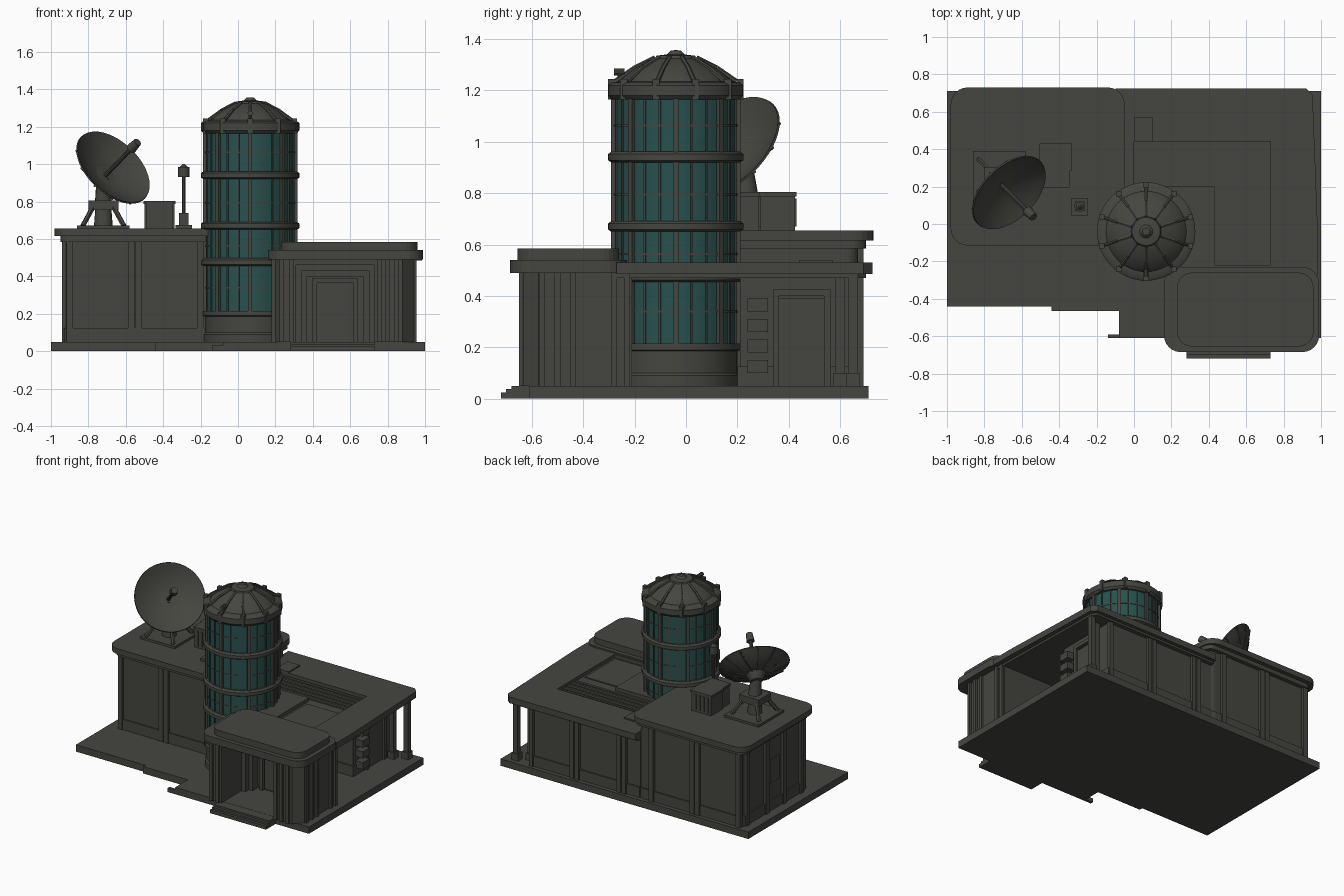
import bpy, bmesh
from math import pi, sin, cos, radians
from mathutils import Vector, Matrix

if "Cube" in bpy.data.objects:
    bpy.data.objects.remove(bpy.data.objects["Cube"])


def material(name, rgb):
    m = bpy.data.materials.new(name)
    m.use_nodes = True
    m.diffuse_color = (*rgb, 1)
    m.node_tree.nodes["Principled BSDF"].inputs["Base Color"].default_value = (*rgb, 1)
    return m


METAL = material("dark olive metal", (0.06, 0.06, 0.051))
GLASS = material("teal glass", (0.02, 0.083, 0.078))


def finish(name, bm, mat=METAL, smooth=False):
    bmesh.ops.recalc_face_normals(bm, faces=bm.faces)
    me = bpy.data.meshes.new(name)
    for f in bm.faces:
        f.smooth = smooth
    bm.to_mesh(me)
    bm.free()
    if smooth:
        me.set_sharp_from_angle(angle=radians(35))
    me.materials.append(mat)
    ob = bpy.data.objects.new(name, me)
    bpy.context.collection.objects.link(ob)
    return ob


def prism(name, pts, z0, z1, mat=METAL):
    bm = bmesh.new()
    low, high = [[bm.verts.new((x, y, z)) for x, y in pts] for z in (z0, z1)]
    bm.faces.new(low)
    bm.faces.new(high)
    for i in range(len(pts)):
        bm.faces.new((low[i - 1], low[i], high[i], high[i - 1]))
    return finish(name, bm, mat)


def box(name, x0, x1, y0, y1, z0, z1, mat=METAL):
    return prism(name, [(x0, y0), (x1, y0), (x1, y1), (x0, y1)], z0, z1, mat)


def rounded(x0, x1, y0, y1, r, n=6):
    pts = []
    for i, (cx, cy) in enumerate([(x1 - r, y1 - r), (x0 + r, y1 - r), (x0 + r, y0 + r), (x1 - r, y0 + r)]):
        for k in range(n + 1):
            a = pi / 2 * (i + k / n)
            pts.append((cx + r * cos(a), cy + r * sin(a)))
    return pts


def lathe(name, profile, place, seg=48, mat=METAL):
    bm = bmesh.new()
    vs = [bm.verts.new((r, 0, z)) for r, z in profile]
    edges = [bm.edges.new(p) for p in zip(vs, vs[1:])]
    bmesh.ops.spin(bm, geom=vs + edges, axis=(0, 0, 1), cent=(0, 0, 0), angle=2 * pi, steps=seg)
    bmesh.ops.remove_doubles(bm, verts=bm.verts, dist=1e-5)
    bm.transform(place)
    return finish(name, bm, mat, True)


def rod(name, a, b, r, r2=None, seg=10):
    a, b = Vector(a), Vector(b)
    bm = bmesh.new()
    bmesh.ops.create_cone(bm, cap_ends=True, segments=seg, radius1=r, radius2=r if r2 is None else r2, depth=(b - a).length)
    bm.transform(Matrix.Translation((a + b) / 2) @ (b - a).to_track_quat("Z", "Y").to_matrix().to_4x4())
    return finish(name, bm, METAL, seg > 6)


# Ground slab and entrance steps
prism("ground_slab", [(-1, -.44), (-.44, -.44), (-.44, -.465), (-.08, -.465), (-.08, -.61),
                      (1, -.61), (1, .71), (-1, .71)], 0, .05)
box("slab_tab", -.14, -.08, -.61, -.59, 0, .03)
for i in range(3):
    box("entrance_step", .28, .73, -.72 + .02 * i, -.6, 0, .025 + .012 * i)

# Left building: walls, plinth, roof and pilasters
prism("left_walls", rounded(-.92, -.08, -.06, .67, .05), .05, .62)
prism("left_plinth", rounded(-.93, -.08, -.07, .68, .05), .05, .125)
prism("left_cornice", rounded(-.95, -.06, -.085, .7, .06), .585, .615)
prism("left_roof", rounded(-.98, -.05, -.115, .73, .09), .615, .655)
for x in (-.9, -.57, -.53, -.2):
    for y in (-.075, .66):
        box("left_pilaster", x - .018, x + .018, y, y + .03, .05, .6)
for y in (0, .2, .4, .62):
    box("side_pilaster", -.94, -.91, y - .018, y + .018, .05, .6)
box("side_window", -.928, -.91, .25, .35, .25, .42)

# Back room, its door and shelves, and the roof posts
box("back_room", -.1, .78, .21, .67, .05, .48)
box("back_plinth", -.1, .79, .2, .68, .05, .125)
for x in (.02, .06, .4, .44, .77):
    box("back_pilaster", x - .016, x + .016, .66, .69, .05, .48)
box("room_door", .78, .79, .36, .54, .08, .39)
for y in (.35, .55):
    box("door_jamb", .78, .805, y - .012, y + .012, .05, .42)
box("door_lintel", .78, .805, .338, .562, .4, .425)
for z in (.1, .18, .26, .34):
    box("wall_shelf", .78, .84, .24, .32, z, z + .05)
for x, y in ((.91, .65), (.83, .6)):
    box("roof_post", x - .018, x + .018, y - .018, y + .018, .05, .48)
    box("post_foot", x - .026, x + .026, y - .026, y + .026, .05, .1)

# Right roof: lower slab with a raised surround that leaves a sunken bay
prism("right_roof_slab", [(-.1, .7), (.9, .7), (.93, .67), (.95, -.27), (-.1, -.2)], .47, .505)
prism("right_roof_rim", [(-.1, .725), (.92, .725), (.955, .69), (.985, -.1), (.985, -.27), (.43, -.27), (.43, -.22),
                         (.73, -.22), (.73, .44), (-.1, .44)], .485, .53)
prism("inner_roof", [(-.1, -.2), (0, -.25), (.43, -.27), (.43, .2), (0, .2), (0, .44), (-.1, .44)], .485, .53)
for i in range(5):
    y = .225 + .045 * i
    box("bay_slat", .08, .73, y, y + .02, .5, .513)
box("bay_panel", .45, .71, -.2, .15, .5, .512)
box("roof_duct", 0, .1, .44, .57, .52, .54)

# Entrance block with a deep, stepped portal
prism("entrance_walls", [(.2, -.58), (.23, -.635), (.31, -.635), (.31, -.4), (.34, -.4), (.34, -.36), (.37, -.36),
                         (.37, -.3), (.67, -.3), (.67, -.36), (.7, -.36), (.7, -.4), (.73, -.4), (.73, -.635),
                         (.88, -.635), (.94, -.575), (.94, -.21), (.2, -.21)], .05, .49)
for i, (y0, y1) in enumerate(((-.635, -.4), (-.4, -.36), (-.36, -.3))):
    box("portal_header", .3, .74, y0, y1, .46 - .03 * i, .49)
box("entrance_door", .43, .62, -.308, -.29, .06, .36)
for x in (.41, .63):
    box("entrance_jamb", x - .012, x + .012, -.32, -.29, .05, .385)
box("entrance_lintel", .398, .642, -.32, -.29, .365, .39)
prism("entrance_roof", rounded(.16, .99, -.685, -.23, .09), .49, .54)
prism("entrance_roof_cap", rounded(.23, .96, -.655, -.26, .08), .54, .585)
for x in (.235, .285, .755, .8, .85):
    box("front_flute", x - .012, x + .012, -.65, -.62, .05, .49)
for y in (-.56, -.5, -.44, -.28, -.23):
    box("side_flute", .93, .955, y - .012, y + .012, .05, .49)
    box("inner_flute", .18, .21, y - .012, y + .012, .05, .49)

# Tower: glass core, bands, mullions and cap
T = Matrix.Translation((.065, -.04, 0))
lathe("tower_glass", [(0, .2), (.238, .2), (.238, 1.18), (0, 1.18)], T, 24, GLASS)
lathe("tower_base", [(0, .05), (.25, .05), (.25, .09), (.24, .1), (.24, .185), (.255, .19), (.255, .215), (0, .215)], T)
for z in (.455, .65, .92):
    lathe("tower_band", [(.23, z), (.25, z), (.263, z + .008), (.263, z + .032), (.25, z + .042), (.23, z + .042)], T)
for z in (.335, .56, .79, 1.06):
    lathe("tower_transom", [(.23, z), (.242, z), (.242, z + .008), (.23, z + .008)], T, 24)
for i in range(24):
    a = 2 * pi * i / 24
    w, d = (.011, .252) if i % 3 == 0 else (.004, .244)
    ob = box("tower_mullion", .225, d, -w, w, .2, 1.18)
    ob.matrix_world = T @ Matrix.Rotation(a, 4, "Z")
lathe("tower_cap", [(0, 1.165), (.25, 1.165), (.263, 1.18), (.263, 1.22), (.25, 1.23), (.215, 1.235), (.205, 1.25),
                    (.16, 1.285), (.1, 1.318), (.08, 1.325), (.075, 1.335), (.035, 1.34), (.02, 1.355), (0, 1.357)], T)
for i in range(10):
    a = 2 * pi * (i + .5) / 10
    c, s = cos(a), sin(a)
    ribs = [T @ Vector((r * c, r * s, z)) for r, z in ((.235, 1.235), (.16, 1.287), (.08, 1.327))]
    for p, q in zip(ribs, ribs[1:]):
        rod("dome_rib", p, q, .01, seg=6)
    x, y, z = T @ Vector((.25 * c, .25 * s, 1.23))
    box("cap_bracket", x - .014, x + .014, y - .014, y + .014, 1.165, 1.245)
rod("cap_mast", (.065, -.26, 1.22), (.065, -.26, 1.265), .006)
rod("cap_mast_head", (.065, -.28, 1.272), (.065, -.24, 1.272), .014)

# Satellite dish on a braced stand
N = Vector((.57, -.57, .59)).normalized()
C = Vector((-.665, .165, .985))
D = Matrix.Translation(C) @ N.to_track_quat("Z", "Y").to_matrix().to_4x4()
R, DEPTH = .235, .08
inner = [(R * i / 8, DEPTH * ((i / 8) ** 2 - 1)) for i in range(9)]
lathe("dish_bowl", inner + [(R + .003, -.008)] + [(r, z - .012) for r, z in inner[-2::-1]], D)
for i in range(12):
    a = 2 * pi * i / 12
    pts = [D @ Vector((r * cos(a), r * sin(a), z - .012)) for r, z in inner[2::3]]
    for p, q in zip(pts, pts[1:]):
        rod("dish_rib", p, q, .006, seg=6)
rod("dish_hub", D @ Vector((0, 0, -.135)), D @ Vector((0, 0, -.075)), .04, .075, 16)
rod("feed_arm", D @ Vector((0, 0, -.085)), D @ Vector((0, 0, .18)), .012)
rod("feed_head", D @ Vector((0, 0, .165)), D @ Vector((0, 0, .225)), .028, .022, 12)
sx, sy = -.72, .235
box("stand_plate", -.86, -.58, .1, .39, .65, .672)
for dx in (-1, 1):
    for dy in (-1, 1):
        rod("stand_leg", (sx + .11 * dx, sy + .11 * dy, .67), (sx + .05 * dx, sy + .05 * dy, .78), .014, seg=6)
rod("stand_core", (sx, sy, .67), (sx, sy, .8), .05, .04, 16)
box("stand_head", sx - .08, sx + .08, sy - .07, sy + .07, .755, .805)
rod("dish_yoke", (sx, sy, .8), D @ Vector((0, 0, -.1)), .045, .035, 12)

# Roof cabinets and antenna mast
for x0, x1, y0, y1 in ((-.5, -.34, .29, .425), (-.49, -.35, .2, .285)):
    box("roof_cabinet", x0, x1, y0, y1, .65, .8)
    box("cabinet_lid", x0 - .006, x1 + .006, y0 - .006, y1 + .006, .788, .804)
    for i in range(4):
        x = x0 + .02 + .033 * i
        box("cabinet_rib", x, x + .012, y0 - .006, y1 + .006, .67, .78)
box("antenna_foot", -.335, -.245, .045, .14, .65, .675)
box("antenna_box", -.315, -.265, .07, .12, .67, .74)
rod("antenna_mast", (-.29, .095, .73), (-.29, .095, .94), .01)
rod("antenna_head", (-.29, .095, .93), (-.29, .095, .985), .03, seg=12)
rod("antenna_tip", (-.29, .095, .985), (-.29, .095, 1.0), .02, .006, 12)
